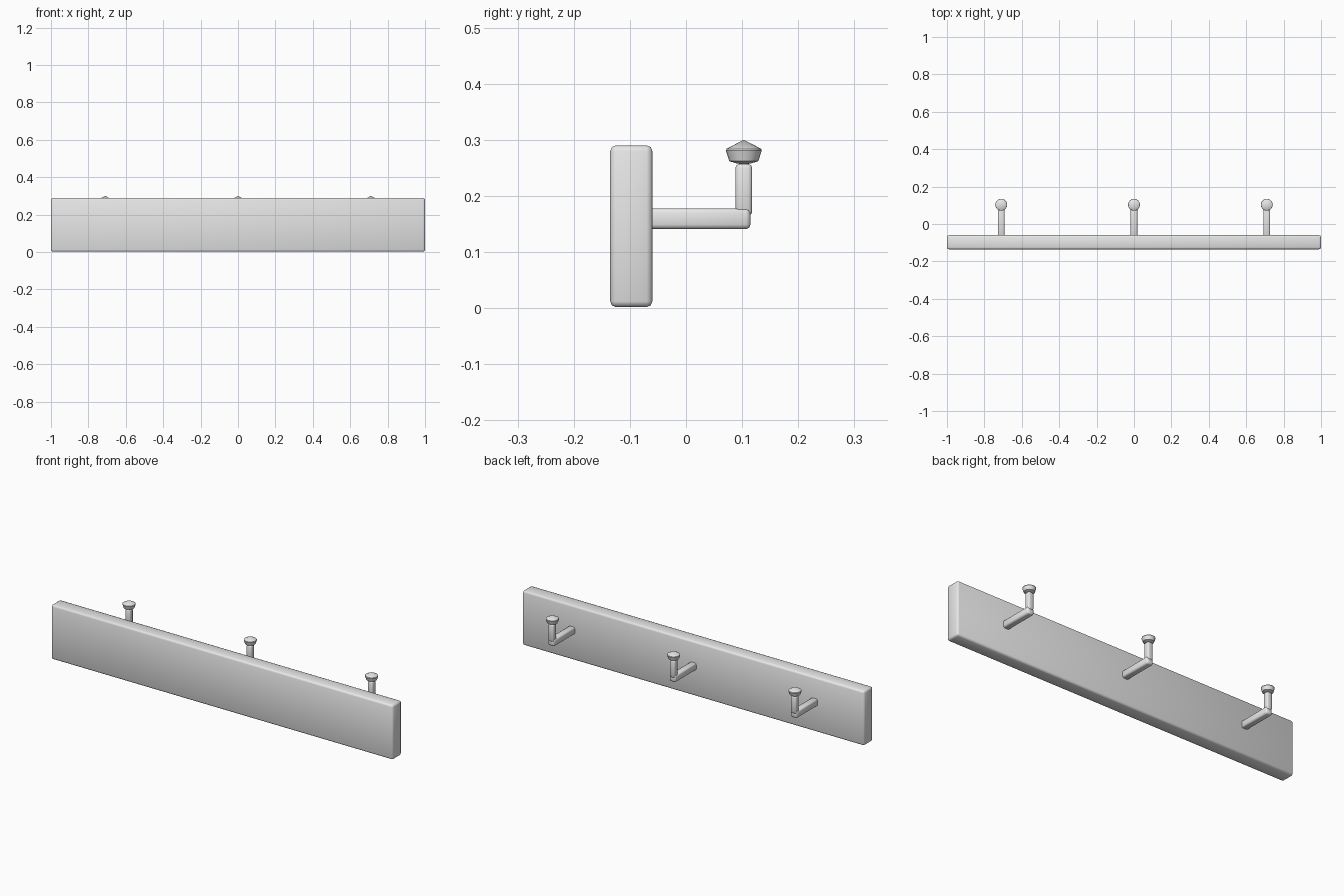
import bpy, bmesh, math

if "Cube" in bpy.data.objects:
    bpy.data.objects.remove(bpy.data.objects["Cube"])

metal = bpy.data.materials.new("light_grey")
metal.diffuse_color = (0.8, 0.8, 0.8, 1)
metal.use_nodes = True
metal.node_tree.nodes["Principled BSDF"].inputs["Base Color"].default_value = metal.diffuse_color


def add_object(name, bm, smooth_angle):
    bmesh.ops.recalc_face_normals(bm, faces=bm.faces)
    mesh = bpy.data.meshes.new(name)
    bm.to_mesh(mesh)
    bm.free()
    mesh.materials.append(metal)
    ob = bpy.data.objects.new(name, mesh)
    bpy.context.collection.objects.link(ob)
    bpy.ops.object.select_all(action='DESELECT')
    ob.select_set(True)
    bpy.context.view_layer.objects.active = ob
    bpy.ops.object.shade_smooth_by_angle(angle=math.radians(smooth_angle))
    return ob


def rounded_box(name, lo, hi, width, segments):
    bm = bmesh.new()
    bmesh.ops.create_cube(bm, size=1)
    for v in bm.verts:
        v.co = [(a + b) / 2 + c * (b - a) for a, b, c in zip(lo, hi, v.co)]
    bmesh.ops.bevel(bm, geom=bm.edges[:], offset=width, segments=segments,
                    profile=0.5, affect='EDGES')
    return add_object(name, bm, 60)


def lathe(name, x, y, profile, sides):
    bm = bmesh.new()
    rings = []
    for r, z in profile:
        if r == 0:
            rings.append([bm.verts.new((x, y, z))] * sides)
        else:
            rings.append([bm.verts.new((x + r * math.cos(2 * math.pi * i / sides),
                                        y + r * math.sin(2 * math.pi * i / sides), z))
                          for i in range(sides)])
    for a, b in zip(rings, rings[1:]):
        for i in range(sides):
            j = (i + 1) % sides
            bm.faces.new(list(dict.fromkeys((a[i], a[j], b[j], b[i]))))
    return add_object(name, bm, 35)


# Wall board
rounded_box("board", (-1, -0.135, 0.002), (1, -0.06, 0.29), 0.01, 2)

# Three hooks: arm, upright and pointed knob
for side, x in (("left", -0.71), ("middle", 0), ("right", 0.71)):
    rounded_box("hook_arm_" + side, (x - 0.018, -0.068, 0.141),
                (x + 0.018, 0.115, 0.178), 0.008, 2)
    rounded_box("hook_upright_" + side, (x - 0.015, 0.088, 0.165),
                (x + 0.015, 0.118, 0.257), 0.007, 2)
    lathe("hook_knob_" + side, x, 0.103,
          [(0, 0.256), (0.013, 0.258), (0.026, 0.262), (0.032, 0.281), (0.031, 0.284), (0, 0.30)], 16)
